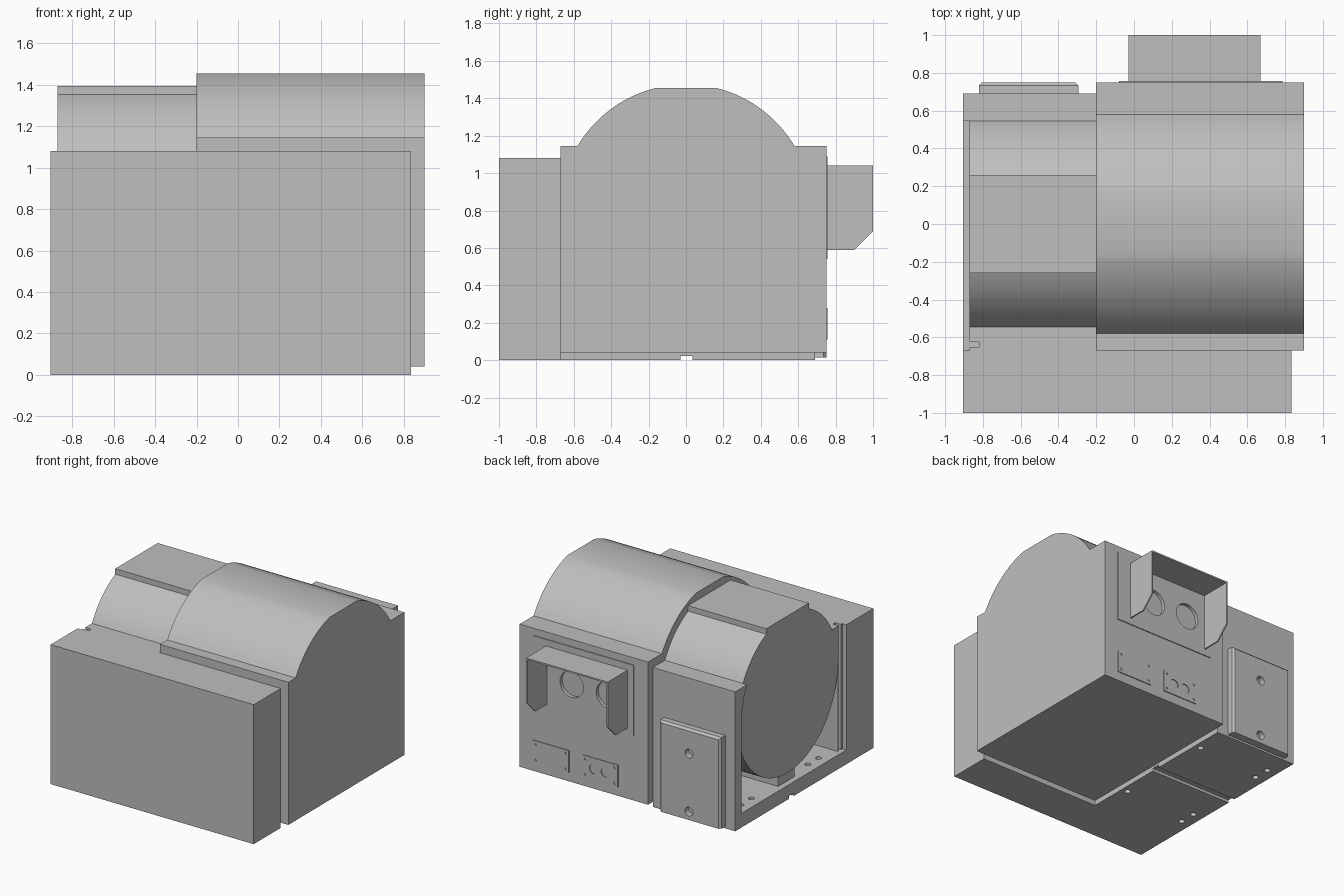
import bpy, bmesh, math
from mathutils import Matrix

cube = bpy.data.objects.get("Cube")
if cube:
    bpy.data.objects.remove(cube)

grey = bpy.data.materials.new("machine_grey")
grey.use_nodes = True
grey.diffuse_color = (0.52, 0.52, 0.52, 1)
grey.node_tree.nodes["Principled BSDF"].inputs["Base Color"].default_value = (0.52, 0.52, 0.52, 1)


def finish(name, bm):
    bmesh.ops.recalc_face_normals(bm, faces=bm.faces)
    mesh = bpy.data.meshes.new(name)
    bm.to_mesh(mesh)
    bm.free()
    mesh.materials.append(grey)
    ob = bpy.data.objects.new(name, mesh)
    bpy.context.collection.objects.link(ob)
    return ob


def prism(name, profile, x0, x1):
    """Extrude a (y, z) profile along x."""
    bm = bmesh.new()
    face = bm.faces.new([bm.verts.new((x0, y, z)) for y, z in profile])
    out = bmesh.ops.extrude_face_region(bm, geom=[face])
    moved = [v for v in out["geom"] if isinstance(v, bmesh.types.BMVert)]
    bmesh.ops.translate(bm, vec=(x1 - x0, 0, 0), verts=moved)
    return finish(name, bm)


def box(name, xs, ys, zs):
    (y0, y1), (z0, z1) = ys, zs
    return prism(name, [(y0, z0), (y1, z0), (y1, z1), (y0, z1)], *xs)


def rod(name, centre, radius, depth, axis="Z"):
    bm = bmesh.new()
    turn = Matrix.Rotation(math.pi / 2, 4, "X") if axis == "Y" else Matrix()
    bmesh.ops.create_cone(bm, cap_ends=True, segments=24, radius1=radius, radius2=radius,
                          depth=depth, matrix=Matrix.Translation(centre) @ turn)
    return finish(name, bm)


def cut(ob, cutters):
    """Subtract each cutter and throw it away."""
    bpy.context.view_layer.objects.active = ob
    for c in cutters:
        mod = ob.modifiers.new("cut", "BOOLEAN")
        mod.operation, mod.solver, mod.object = "DIFFERENCE", "EXACT", c
        bpy.ops.object.modifier_apply(modifier=mod.name)
        bpy.data.objects.remove(c)


def smooth(ob):
    bpy.ops.object.select_all(action="DESELECT")
    ob.select_set(True)
    bpy.context.view_layer.objects.active = ob
    bpy.ops.object.shade_smooth_by_angle(angle=math.radians(20))


def arc(radius, cz, a0, a1, steps):
    angles = [math.radians(a0 + (a1 - a0) * i / steps) for i in range(steps + 1)]
    return [(radius * math.cos(a), cz + radius * math.sin(a)) for a in angles]


# Front block
box("front_block", (-0.905, 0.835), (-1, -0.67), (0, 1.08))

# Large housing with a flat-topped dome
dome = arc(0.675, 0.8, 30.7, 76, 14)
dome += [(-y, z) for y, z in reversed(dome)]
housing = prism("main_housing",
                [(-0.67, 0.04), (0.75, 0.04), (0.75, 1.145)] + dome + [(-0.67, 1.145)], -0.2, 0.9)
cut(housing, [rod("port_cutter", (x, 0.75, 0.8), 0.1, 0.04, "Y") for x in (0.14, 0.45)])
smooth(housing)

# Drum with a raised flat cap
drum = prism("motor_drum", arc(0.615, 0.795, 65, -245, 72) + [(-0.26, 1.395), (0.26, 1.395)],
             -0.87, -0.19)
smooth(drum)
box("drum_foot", (-0.86, -0.2), (-0.1, 0.1), (0.1, 0.23))

# Walls that wrap the drum on both sides
for name, side, outer, end in (("rear_wall", 1, 0.69, -0.905), ("front_wall", -1, 0.67, -0.87)):
    inner = arc(0.615, 0.795, 27.6, 0, 10)
    profile = [(outer, 0), (outer, 1.08)] + inner + [(0.615, 0)]
    wall = prism(name, [(side * y, z) for y, z in profile], end, -0.2)
    if side < 0:
        cut(wall, [box("slot_cutter", (-0.9, -0.82), (-0.655, -0.625), (0.11, 1.2))])
    smooth(wall)

# Base plate with groove and bolt holes
base = box("base_plate", (-0.905, -0.2), (-0.67, 0.69), (0, 0.11))
holes = [box("groove_cutter", (-1, -0.1), (-0.03, 0.035), (-0.1, 0.022))]
for x, ys in ((-0.82, (-0.45, -0.32, 0.37, 0.5)), (-0.25, (-0.37, 0.44))):
    holes += [rod("bolt_cutter", (x, y, 0.05), 0.022, 0.3) for y in ys]
cut(base, holes)

# Rear cover plate with bevelled edges and two holes
cover = box("rear_cover", (-0.82, -0.295), (0.69, 0.75), (0.015, 0.72))
bm = bmesh.new()
bm.from_mesh(cover.data)
edges = [e for e in bm.edges if all(v.co.y > 0.74 for v in e.verts)
         and any(v.co.z > 0.7 for v in e.verts)]
bmesh.ops.bevel(bm, geom=edges, offset=0.016, segments=1, affect="EDGES")
bm.to_mesh(cover.data)
bm.free()
cut(cover, [rod("hole_cutter", (-0.55, 0.75, z), 0.034, 0.09, "Y") for z in (0.08, 0.53)])

# Hood: mounting plate, top and two chamfered cheeks
mount = box("hood_mount", (-0.08, 0.785), (0.75, 0.757), (0.54, 1.09))
cut(mount, [rod("port_cutter", (x, 0.75, 0.8), 0.1, 0.04, "Y") for x in (0.14, 0.45)])
box("hood_top", (-0.03, 0.67), (0.75, 1), (1.028, 1.04))
cheek = [(0.75, 0.59), (0.9, 0.59), (1, 0.69), (1, 1.035), (0.75, 1.035)]
for name, x in (("hood_cheek_right", -0.03), ("hood_cheek_left", 0.66)):
    prism(name, cheek, x, x + 0.01)

# Small service plates with corner holes
for name, x0, x1, sockets in (("blank_plate", 0.475, 0.78, ()),
                              ("socket_plate", 0.055, 0.355, (0.16, 0.26))):
    plate = box(name, (x0, x1), (0.75, 0.757), (0.11, 0.28))
    holes = [rod("screw_cutter", (x, 0.755, z), 0.009, 0.03, "Y")
             for x in (x0 + 0.025, x1 - 0.025) for z in (0.135, 0.255)]
    holes += [rod("socket_cutter", (x, 0.755, 0.195), 0.038, 0.03, "Y") for x in sockets]
    cut(plate, holes)
